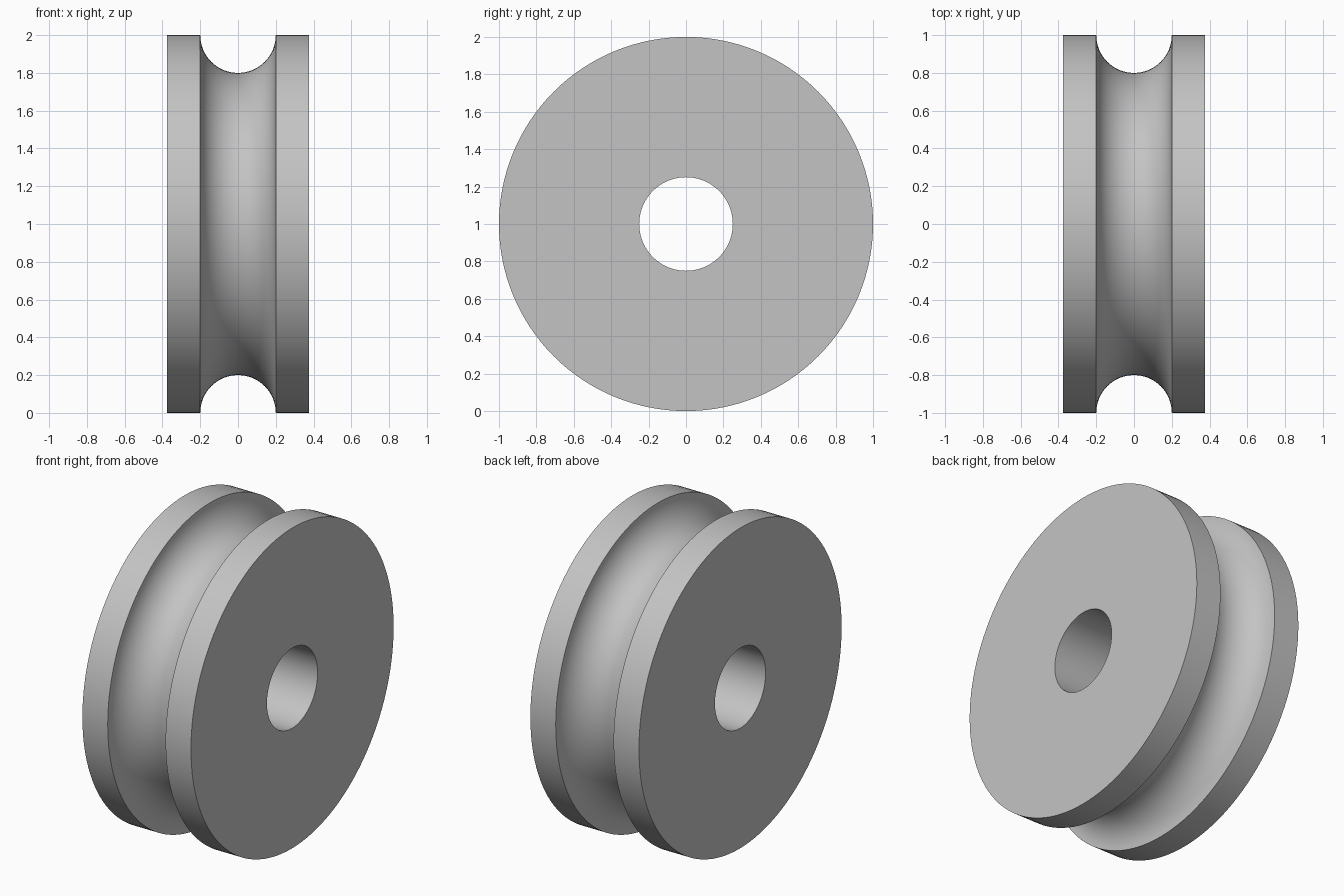
import bpy, bmesh, math

cube = bpy.data.objects.get("Cube")
if cube:
    bpy.data.objects.remove(cube, do_unlink=True)

HALF_WIDTH, RIM, BORE, GROOVE = 0.375, 1.0, 0.25, 0.2
ARC_STEPS, SEGMENTS = 32, 128

# Plain grey material
grey = bpy.data.materials.new("light_grey")
grey.use_nodes = True
colour = (0.55, 0.55, 0.55, 1.0)
grey.diffuse_color = colour
grey.node_tree.nodes["Principled BSDF"].inputs["Base Color"].default_value = colour

# Cross-section as (x, radius): bore, flanges and a half-round rope groove
profile = [(-HALF_WIDTH, BORE), (-HALF_WIDTH, RIM)]
for i in range(ARC_STEPS + 1):
    a = math.pi * i / ARC_STEPS
    profile.append((-GROOVE * math.cos(a), RIM - GROOVE * math.sin(a)))
profile += [(HALF_WIDTH, RIM), (HALF_WIDTH, BORE)]

# Revolve the closed section about the x axle
bm = bmesh.new()
verts = [bm.verts.new((x, 0, r)) for x, r in profile]
edges = [bm.edges.new((v, verts[i - 1])) for i, v in enumerate(verts)]
bmesh.ops.spin(bm, geom=verts + edges, cent=(0, 0, 0), axis=(1, 0, 0),
               angle=math.tau, steps=SEGMENTS, use_merge=True)
bmesh.ops.remove_doubles(bm, verts=bm.verts, dist=1e-5)
bmesh.ops.recalc_face_normals(bm, faces=bm.faces)
mesh = bpy.data.meshes.new("grooved_wheel")
bm.to_mesh(mesh)
bm.free()
mesh.materials.append(grey)

wheel = bpy.data.objects.new("grooved_wheel", mesh)
wheel.location.z = RIM
bpy.context.collection.objects.link(wheel)

# Smooth curved surfaces, crisp rims
bpy.ops.object.select_all(action="DESELECT")
wheel.select_set(True)
bpy.context.view_layer.objects.active = wheel
bpy.ops.object.shade_smooth_by_angle(angle=math.radians(30))
